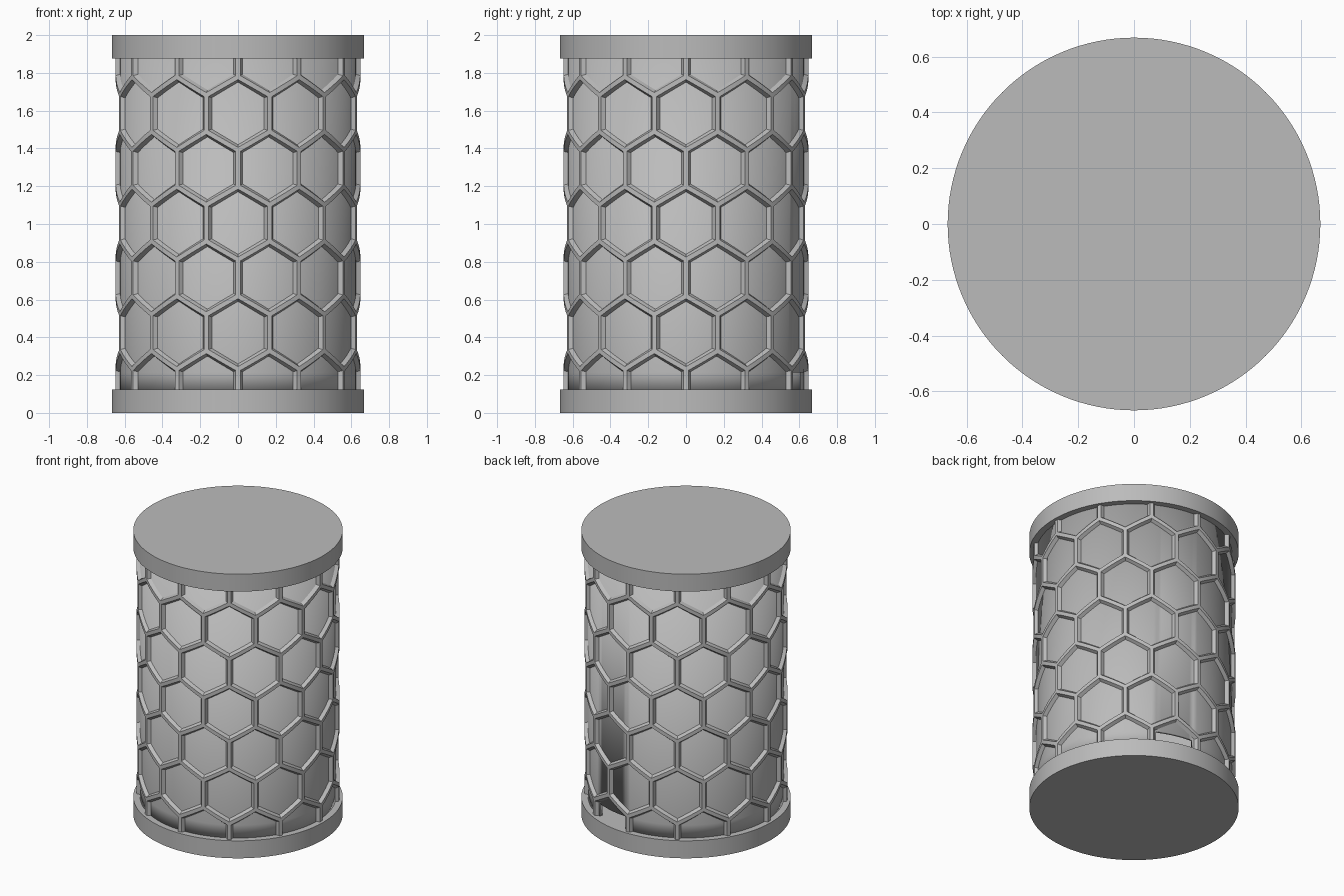
import bpy
import bmesh
from math import cos, sin, pi, radians

cube = bpy.data.objects.get("Cube")
if cube:
    bpy.data.objects.remove(cube, do_unlink=True)

grey = bpy.data.materials.new("plain grey")
grey.use_nodes = True
colour = (0.5, 0.5, 0.5, 1)
grey.diffuse_color = colour
grey.node_tree.nodes["Principled BSDF"].inputs["Base Color"].default_value = colour

R_WALL, R_RIDGE, R_CAP = 0.625, 0.648, 0.668
CAP_H, HEIGHT = 0.123, 2.0
CELLS = 12                                  # hexagons around the body
SIDE = 0.1934                               # hexagon side length
APOTHEM = SIDE * cos(pi / 6)


def finish(name, bm):
    """Turn a bmesh into a named grey object."""
    mesh = bpy.data.meshes.new(name)
    bm.to_mesh(mesh)
    bm.free()
    mesh.materials.append(grey)
    obj = bpy.data.objects.new(name, mesh)
    bpy.context.collection.objects.link(obj)
    return obj


def smooth(obj, angle=25):
    bpy.ops.object.select_all(action='DESELECT')
    obj.select_set(True)
    bpy.context.view_layer.objects.active = obj
    bpy.ops.object.shade_smooth_by_angle(angle=radians(angle))


def polar(r, a, z):
    return (r * cos(a), r * sin(a), z)


# End caps
for name, z in (("bottom_cap", CAP_H / 2), ("top_cap", HEIGHT - CAP_H / 2)):
    bpy.ops.mesh.primitive_cylinder_add(vertices=128, radius=R_CAP, depth=CAP_H,
                                        location=(0, 0, z))
    cap = bpy.context.object
    cap.name = name
    cap.data.materials.append(grey)
    smooth(cap)

# Body wall, with a low cable opening at the back
SEGS = 120
LEVELS = (CAP_H - 0.01, 0.213, HEIGHT - CAP_H + 0.01)
bm = bmesh.new()
rings = [[bm.verts.new(polar(R_WALL, 2 * pi * i / SEGS, z)) for i in range(SEGS)]
         for z in LEVELS]
for k in range(2):
    for i in range(SEGS):
        if k == 0 and 21 <= i < 29:
            continue
        j = (i + 1) % SEGS
        bm.faces.new((rings[k][i], rings[k][j], rings[k + 1][j], rings[k + 1][i]))
wall = finish("body_wall", bm)
thick = wall.modifiers.new("thickness", 'SOLIDIFY')
thick.thickness = 0.02
thick.offset = -1
smooth(wall)

# Honeycomb ridges: each cell is a flat rim and a bevel down to the wall
STEPS = 4


def cell_ring(bm, angle, z, scale, r):
    """Hexagon outline, subdivided and wrapped round the body."""
    corners = [(SIDE * cos(pi / 6 + i * pi / 3), SIDE * sin(pi / 6 + i * pi / 3))
               for i in range(6)]
    verts = []
    for i, (u0, v0) in enumerate(corners):
        u1, v1 = corners[(i + 1) % 6]
        for s in range(STEPS):
            t = s / STEPS
            u, v = u0 + (u1 - u0) * t, v0 + (v1 - v0) * t
            a = angle + u * scale / APOTHEM * pi / CELLS
            verts.append(bm.verts.new(polar(r, a, z + v * scale)))
    return verts


bm = bmesh.new()
rim, foot = 1 - 0.012 / APOTHEM, 1 - 0.025 / APOTHEM
for row in range(-3, 4):
    for c in range(CELLS):
        angle = -pi / 2 + (c + 0.5 * (row % 2)) * 2 * pi / CELLS
        z = 1.005 + row * 1.5 * SIDE
        loops = [cell_ring(bm, angle, z, s, r) for s, r in
                 ((1, R_RIDGE), (rim, R_RIDGE), (foot, R_WALL - 0.002))]
        for outer, inner in zip(loops, loops[1:]):
            n = len(outer)
            for i in range(n):
                j = (i + 1) % n
                bm.faces.new((outer[i], outer[j], inner[j], inner[i]))
bmesh.ops.remove_doubles(bm, verts=bm.verts[:], dist=0.0005)
# Trim the lattice where it meets the caps
for z, up in ((CAP_H - 0.005, -1), (HEIGHT - CAP_H + 0.005, 1)):
    bmesh.ops.bisect_plane(bm, geom=bm.verts[:] + bm.edges[:] + bm.faces[:],
                           plane_co=(0, 0, z), plane_no=(0, 0, up), clear_outer=True)
smooth(finish("honeycomb_ridges", bm))
